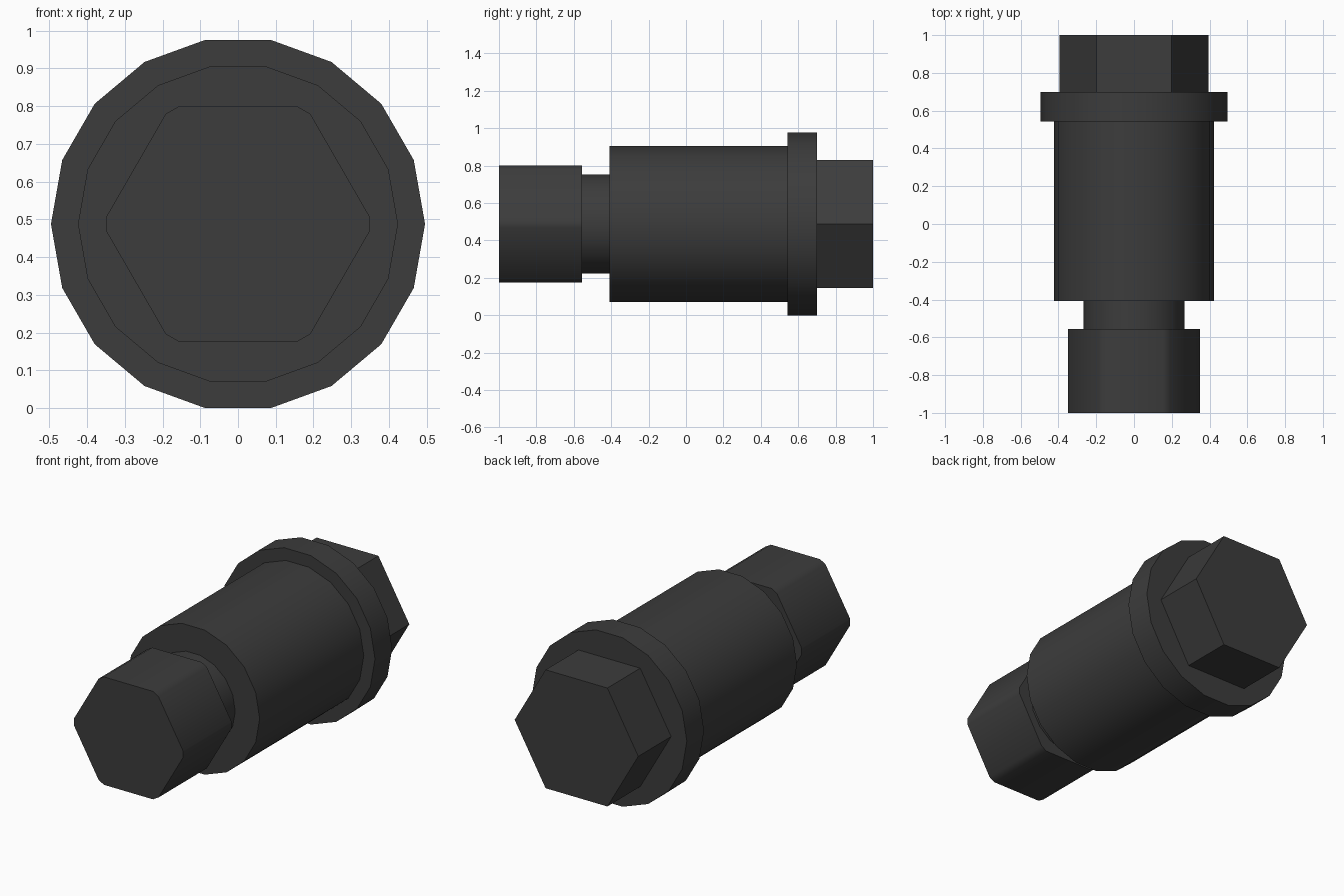
import bpy, bmesh
from math import cos, sin, radians, pi

if "Cube" in bpy.data.objects:
    bpy.data.objects.remove(bpy.data.objects["Cube"])

CENTRE_Z = 0.488

metal = bpy.data.materials.new("dark_metal")
metal.diffuse_color = (0.045, 0.045, 0.045, 1)
metal.use_nodes = True
metal.node_tree.nodes["Principled BSDF"].inputs["Base Color"].default_value = metal.diffuse_color


def ring(sides, radius):
    """Regular polygon outline in the x-z plane, first corner on +x."""
    return [(radius * cos(2 * pi * i / sides), radius * sin(2 * pi * i / sides))
            for i in range(sides)]


def cut_corners(outline, d):
    """Trim every corner of an outline by distance d along its edges."""
    out = []
    n = len(outline)
    for i, (x, z) in enumerate(outline):
        for nx, nz in (outline[i - 1], outline[(i + 1) % n]):
            length = ((nx - x) ** 2 + (nz - z) ** 2) ** 0.5
            out.append((x + (nx - x) * d / length, z + (nz - z) * d / length))
    return out


def prism(name, outline, y0, y1):
    """Closed solid made by sweeping an outline from y0 to y1."""
    bm = bmesh.new()
    face = bm.faces.new([bm.verts.new((x, y0, z + CENTRE_Z)) for x, z in outline])
    ext = bmesh.ops.extrude_face_region(bm, geom=[face], use_keep_orig=True)
    verts = [g for g in ext["geom"] if isinstance(g, bmesh.types.BMVert)]
    bmesh.ops.translate(bm, verts=verts, vec=(0, y1 - y0, 0))
    bmesh.ops.recalc_face_normals(bm, faces=bm.faces[:])
    mesh = bpy.data.meshes.new(name)
    bm.to_mesh(mesh)
    bm.free()
    mesh.materials.append(metal)
    obj = bpy.data.objects.new(name, mesh)
    bpy.context.collection.objects.link(obj)
    bpy.ops.object.select_all(action='DESELECT')
    obj.select_set(True)
    bpy.context.view_layer.objects.active = obj
    bpy.ops.object.shade_smooth_by_angle(angle=radians(35))
    return obj


# front hex end with trimmed corners
prism("hex_end", cut_corners(ring(6, 0.36), 0.023), -1.0, -0.557)
# narrow neck behind it
prism("neck", ring(18, 0.268), -0.557, -0.408)
# main round body
prism("body", ring(18, 0.424), -0.408, 0.543)
# wide flange
prism("flange", ring(18, 0.4955), 0.543, 0.70)
# rear hex head
prism("hex_head", ring(6, 0.395), 0.70, 1.0)
